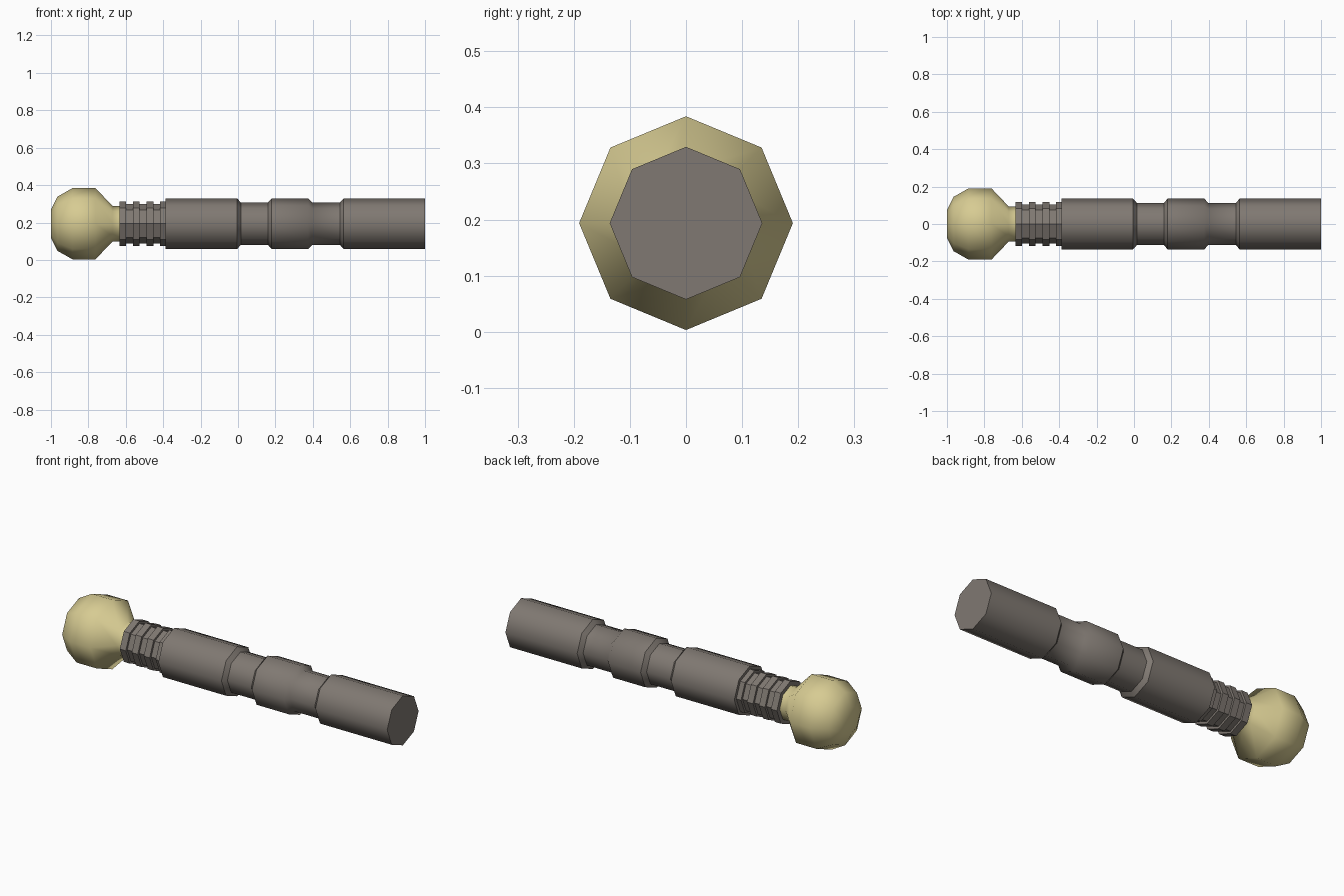
import bpy, bmesh, math

cube = bpy.data.objects.get("Cube")
if cube:
    bpy.data.objects.remove(cube, do_unlink=True)

SIDES = 8
AXIS_Z = 0.1935


def material(name, color):
    m = bpy.data.materials.new(name)
    m.use_nodes = True
    m.diffuse_color = (*color, 1)
    m.node_tree.nodes["Principled BSDF"].inputs["Base Color"].default_value = (*color, 1)
    return m


def lathe(name, profile, mat, smooth_angle=None):
    """Turn (x, radius) points around the long axis, with flat end caps."""
    bm = bmesh.new()
    rings = []
    for x, r in profile:
        angles = [math.tau * i / SIDES for i in range(SIDES)]
        rings.append([bm.verts.new((x, r * math.cos(a), AXIS_Z + r * math.sin(a)))
                      for a in angles])
    for a, b in zip(rings, rings[1:]):
        for i in range(SIDES):
            j = (i + 1) % SIDES
            bm.faces.new((a[i], a[j], b[j], b[i]))
    bm.faces.new(rings[0])
    bm.faces.new(rings[-1])
    bmesh.ops.recalc_face_normals(bm, faces=bm.faces)
    mesh = bpy.data.meshes.new(name)
    bm.to_mesh(mesh)
    bm.free()
    mesh.materials.append(mat)
    obj = bpy.data.objects.new(name, mesh)
    bpy.context.collection.objects.link(obj)
    if smooth_angle:
        bpy.ops.object.select_all(action="DESELECT")
        obj.select_set(True)
        bpy.context.view_layer.objects.active = obj
        bpy.ops.object.shade_smooth_by_angle(angle=math.radians(smooth_angle))
    return obj


brass = material("pale brass", (0.68, 0.60, 0.29))
steel = material("warm grey metal", (0.215, 0.19, 0.168))

# Rounded knob with a tapered neck
lathe("knob", [(-1, 0.075), (-0.965, 0.145), (-0.885, 0.1905), (-0.762, 0.1905),
               (-0.67, 0.094), (-0.62, 0.094)], brass, 80)

# Ribbed collar: four raised bands on a thinner core
ribs = []
for i in range(4):
    start = -0.634 + i * 0.0725
    ribs += [(start, 0.118), (start + 0.036, 0.118)]
    if i < 3:
        ribs += [(start + 0.036, 0.105), (start + 0.0725, 0.105)]
lathe("ribbed_collar", ribs, steel)

# Barrel with two chamfered grooves
WIDE, NARROW = 0.136, 0.113
lathe("barrel", [(-0.388, WIDE), (-0.005, WIDE), (0.015, NARROW), (0.16, NARROW),
                 (0.18, WIDE), (0.375, WIDE), (0.397, NARROW), (0.545, NARROW),
                 (0.565, WIDE), (1, WIDE)], steel, 45.5)
